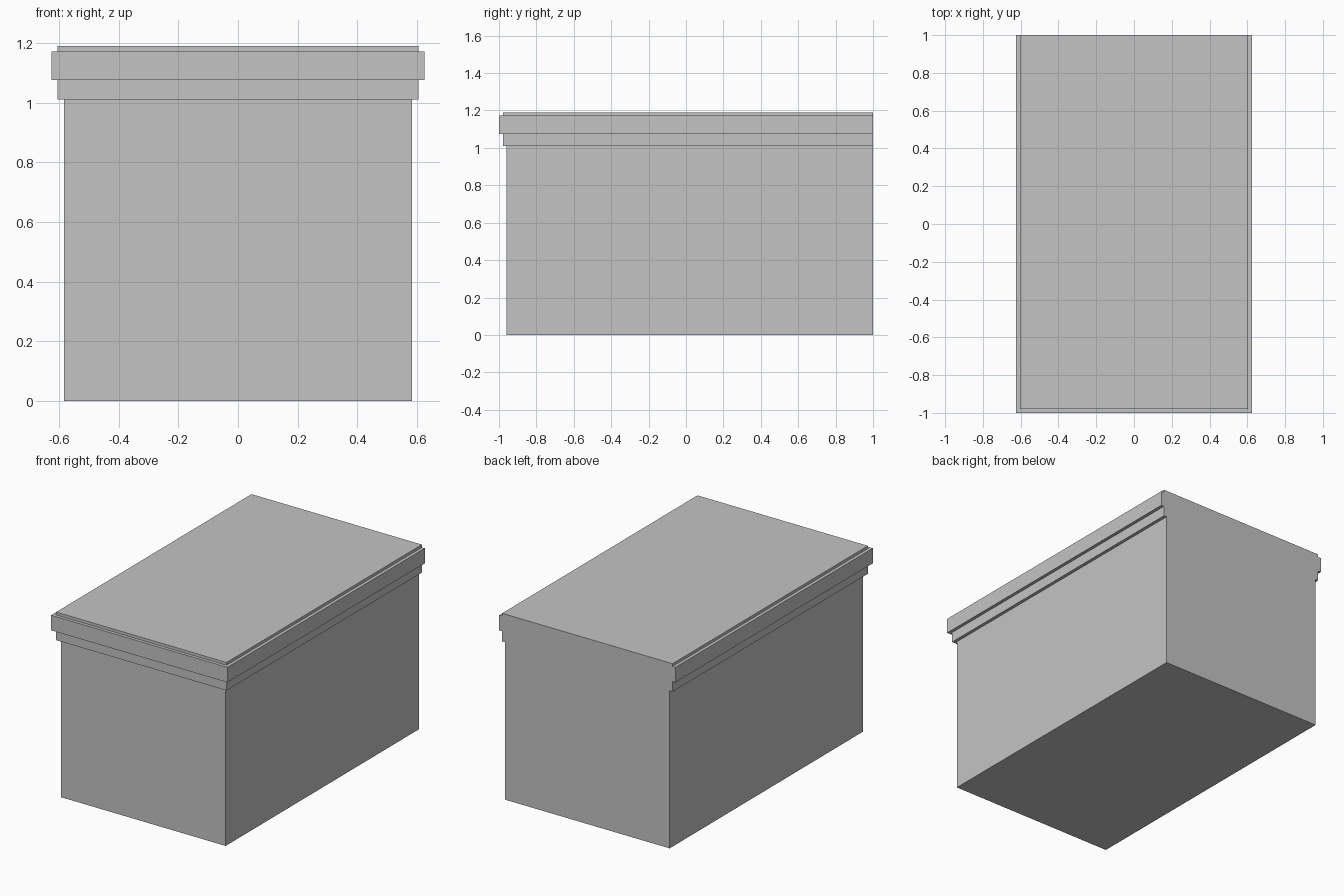
import bpy
import bmesh

default = bpy.data.objects.get("Cube")
if default:
    bpy.data.objects.remove(default, do_unlink=True)

# Plain grey material
GREY = (0.55, 0.55, 0.55, 1.0)
grey = bpy.data.materials.new("light_grey")
grey.use_nodes = True
grey.diffuse_color = GREY
grey.node_tree.nodes["Principled BSDF"].inputs["Base Color"].default_value = GREY

# Tiers from the ground up: overhang beyond the body, bottom, top
BODY_HALF_WIDTH = 0.584
BODY_FRONT = -0.959
BACK = 1.0
STEP = 0.0205
TIERS = [
    (0, 0.0, 1.01),             # body
    (STEP, 1.01, 1.075),        # lower moulding
    (2 * STEP, 1.075, 1.172),   # wide cornice band
    (STEP, 1.172, 1.19),        # top slab
]


def ring(bm, overhang, z):
    """Back-left, front-left, front-right, back-right corners of a tier."""
    x, front = BODY_HALF_WIDTH + overhang, BODY_FRONT - overhang
    return [bm.verts.new(p) for p in
            ((x, BACK, z), (x, front, z), (-x, front, z), (-x, BACK, z))]


bm = bmesh.new()
rings = [ring(bm, over, z) for over, low, high in TIERS for z in (low, high)]

# Stepped left, front and right sides
for lower, upper in zip(rings, rings[1:]):
    for i in range(3):
        bm.faces.new((lower[i], lower[i + 1], upper[i + 1], upper[i]))

# Underside, roof and one flush back wall
bm.faces.new(rings[0])
bm.faces.new(rings[-1])
bm.faces.new([r[0] for r in rings] + [r[3] for r in reversed(rings)])
bmesh.ops.recalc_face_normals(bm, faces=bm.faces)

mesh = bpy.data.meshes.new("stepped_block")
bm.to_mesh(mesh)
bm.free()
mesh.materials.append(grey)
block = bpy.data.objects.new("stepped_block", mesh)
bpy.context.collection.objects.link(block)
